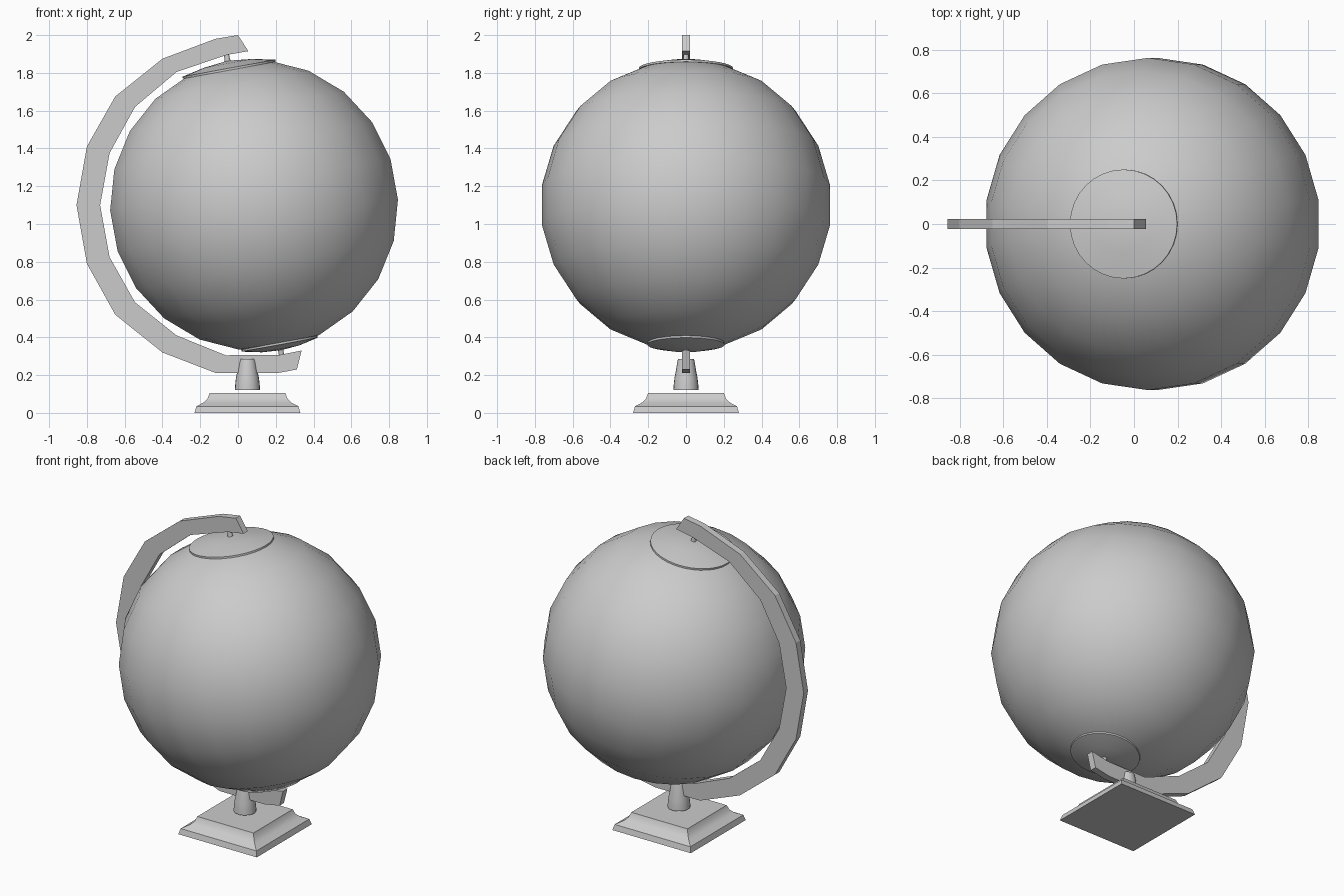
import bpy, bmesh
from math import sin, cos, pi, radians
from mathutils import Matrix

if "Cube" in bpy.data.objects:
    bpy.data.objects.remove(bpy.data.objects["Cube"])

TILT = radians(-10.4)
CENTER = (0.085, 0, 1.1)
R = 0.77


def finish(name, bm, matrix=Matrix(), smooth=True):
    bmesh.ops.remove_doubles(bm, verts=bm.verts, dist=1e-5)
    bmesh.ops.recalc_face_normals(bm, faces=bm.faces)
    mesh = bpy.data.meshes.new(name)
    bm.to_mesh(mesh)
    bm.free()
    ob = bpy.data.objects.new(name, mesh)
    bpy.context.collection.objects.link(ob)
    ob.matrix_world = matrix
    if smooth:
        bpy.ops.object.select_all(action='DESELECT')
        ob.select_set(True)
        bpy.context.view_layer.objects.active = ob
        bpy.ops.object.shade_smooth_by_angle(angle=radians(35))
    return ob


def lathe(name, profile, segs, matrix, offset=0.0):
    """Revolve (radius, height) points about local z."""
    bm = bmesh.new()
    rings = [[bm.verts.new((r * cos(offset + 2 * pi * i / segs),
                            r * sin(offset + 2 * pi * i / segs), z))
              for i in range(segs)] for r, z in profile]
    for (r0, _), (r1, _), a, b in zip(profile, profile[1:], rings, rings[1:]):
        for i in range(segs):
            j = (i + 1) % segs
            if r0 == 0:
                bm.faces.new((a[0], b[j], b[i]))
            elif r1 == 0:
                bm.faces.new((a[i], a[j], b[0]))
            else:
                bm.faces.new((a[i], a[j], b[j], b[i]))
    for (r, _), ring in ((profile[0], rings[0]), (profile[-1], rings[-1])):
        if r > 0:
            bm.faces.new(ring)
    bmesh.ops.delete(bm, geom=[v for v in bm.verts if not v.link_faces], context='VERTS')
    return finish(name, bm, matrix)


axis = Matrix.Translation(CENTER) @ Matrix.Rotation(TILT, 4, 'Y')
stand = Matrix.Translation((0.05, 0, 0))

# Globe ball: 22 segments, 11 bands
ball = [(R * sin(pi * k / 11) if 0 < k < 11 else 0, -R * cos(pi * k / 11)) for k in range(12)]
lathe("globe", ball, 22, axis, pi / 22)

# Pole caps
lathe("top_cap", [(0.25, 0.726), (0.25, 0.737), (0.13, 0.763), (0, 0.777)], 32, axis)
lathe("bottom_cap", [(0.205, -0.739), (0.205, -0.751), (0.1, -0.774), (0, -0.781)], 32, axis)

# Pivot pins
lathe("top_pin", [(0.018, 0.765), (0.014, 0.785), (0.014, 0.83)], 12, axis)
lathe("bottom_pin", [(0.014, -0.82), (0.014, -0.785), (0.018, -0.765)], 12, axis)

# Curved support arm
outer = [(0, 2.0), (-0.12, 1.98), (-0.40, 1.875), (-0.65, 1.675), (-0.80, 1.41),
         (-0.855, 1.1), (-0.80, 0.79), (-0.65, 0.52), (-0.40, 0.32),
         (-0.115, 0.21), (0.205, 0.21), (0.312, 0.23)]
inner = [(0.055, 1.915), (-0.06, 1.895), (-0.325, 1.805), (-0.545, 1.62), (-0.68, 1.375),
         (-0.73, 1.1), (-0.68, 0.825), (-0.545, 0.585), (-0.325, 0.41),
         (-0.065, 0.305), (0.22, 0.307), (0.337, 0.33)]
bm = bmesh.new()
rows = [[bm.verts.new(p) for p in ((a, -0.022, b), (a, 0.022, b), (c, 0.022, d), (c, -0.022, d))]
        for (a, b), (c, d) in zip(outer, inner)]
for p, q in zip(rows, rows[1:]):
    for i in range(4):
        j = (i + 1) % 4
        bm.faces.new((p[i], p[j], q[j], q[i]))
bm.faces.new(rows[0])
bm.faces.new(rows[-1])
finish("support_arm", bm, smooth=False)

# Stem and square moulded base
lathe("stem", [(0.067, 0.12), (0.065, 0.15), (0.061, 0.185), (0.053, 0.225),
               (0.046, 0.27), (0.042, 0.285)], 20, stand)
s = 2 ** 0.5
lathe("base", [(0.28 * s, 0), (0.27 * s, 0.035), (0.232 * s, 0.055),
               (0.212 * s, 0.075), (0.20 * s, 0.105)], 4, stand, pi / 4)
